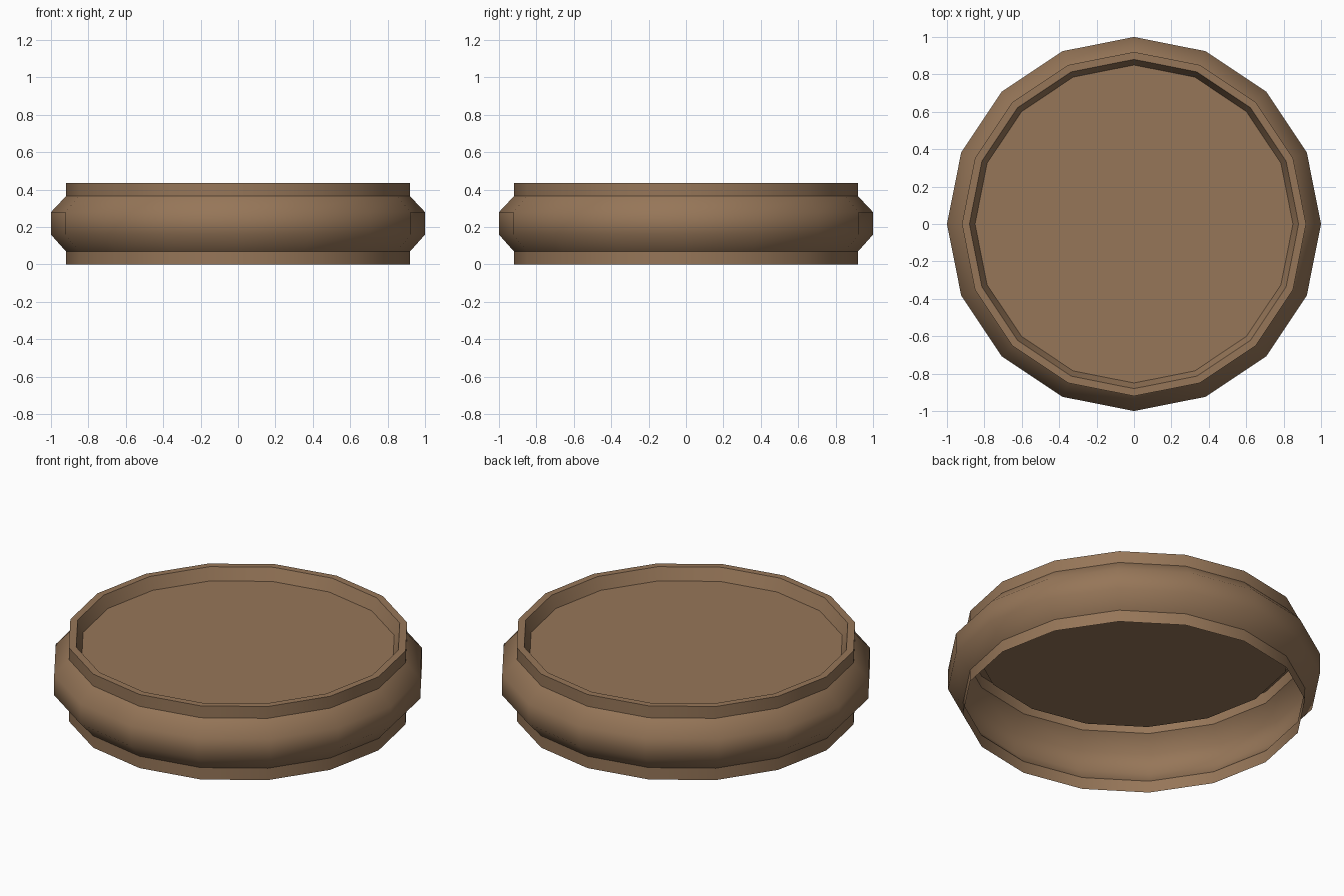
import bpy, bmesh, math

if "Cube" in bpy.data.objects:
    bpy.data.objects.remove(bpy.data.objects["Cube"])

SIDES = 16

clay = bpy.data.materials.new("warm brown")
clay.diffuse_color = (0.305, 0.181, 0.098, 1)
clay.use_nodes = True
clay.node_tree.nodes["Principled BSDF"].inputs["Base Color"].default_value = clay.diffuse_color


def finish(name, bm, smooth):
    mesh = bpy.data.meshes.new(name)
    for f in bm.faces:
        f.smooth = smooth
    bm.to_mesh(mesh)
    bm.free()
    mesh.materials.append(clay)
    obj = bpy.data.objects.new(name, mesh)
    bpy.context.collection.objects.link(obj)
    return obj


def ring(bm, r, z):
    step = 2 * math.pi / SIDES
    return [bm.verts.new((r * math.cos(i * step), r * math.sin(i * step), z))
            for i in range(SIDES)]


def band(name, profile, smooth=True):
    """Turn a (radius, height) profile into an open 16-sided band."""
    bm = bmesh.new()
    rings = [ring(bm, r, z) for r, z in profile]
    for a, b in zip(rings, rings[1:]):
        for i in range(SIDES):
            j = (i + 1) % SIDES
            bm.faces.new((a[i], a[j], b[j], b[i]))
    return finish(name, bm, smooth)


# Thin open foot at the bottom
band("foot_band", [(0.92, 0), (0.92, 0.07)])

# Bulging hollow side, smooth all the way over
band("bulging_side", [(0.92, 0.07), (1.0, 0.16), (1.0, 0.28), (0.92, 0.365)])

# Upright collar, flat lip and sloping inner wall
band("collar", [(0.92, 0.365), (0.92, 0.435)])
band("lip", [(0.92, 0.435), (0.88, 0.435)], smooth=False)
band("inner_wall", [(0.88, 0.435), (0.85, 0.365)])

# Recessed top disc, also the ceiling seen from below
bm = bmesh.new()
bm.faces.new(ring(bm, 0.85, 0.365))
finish("recessed_disc", bm, False)
